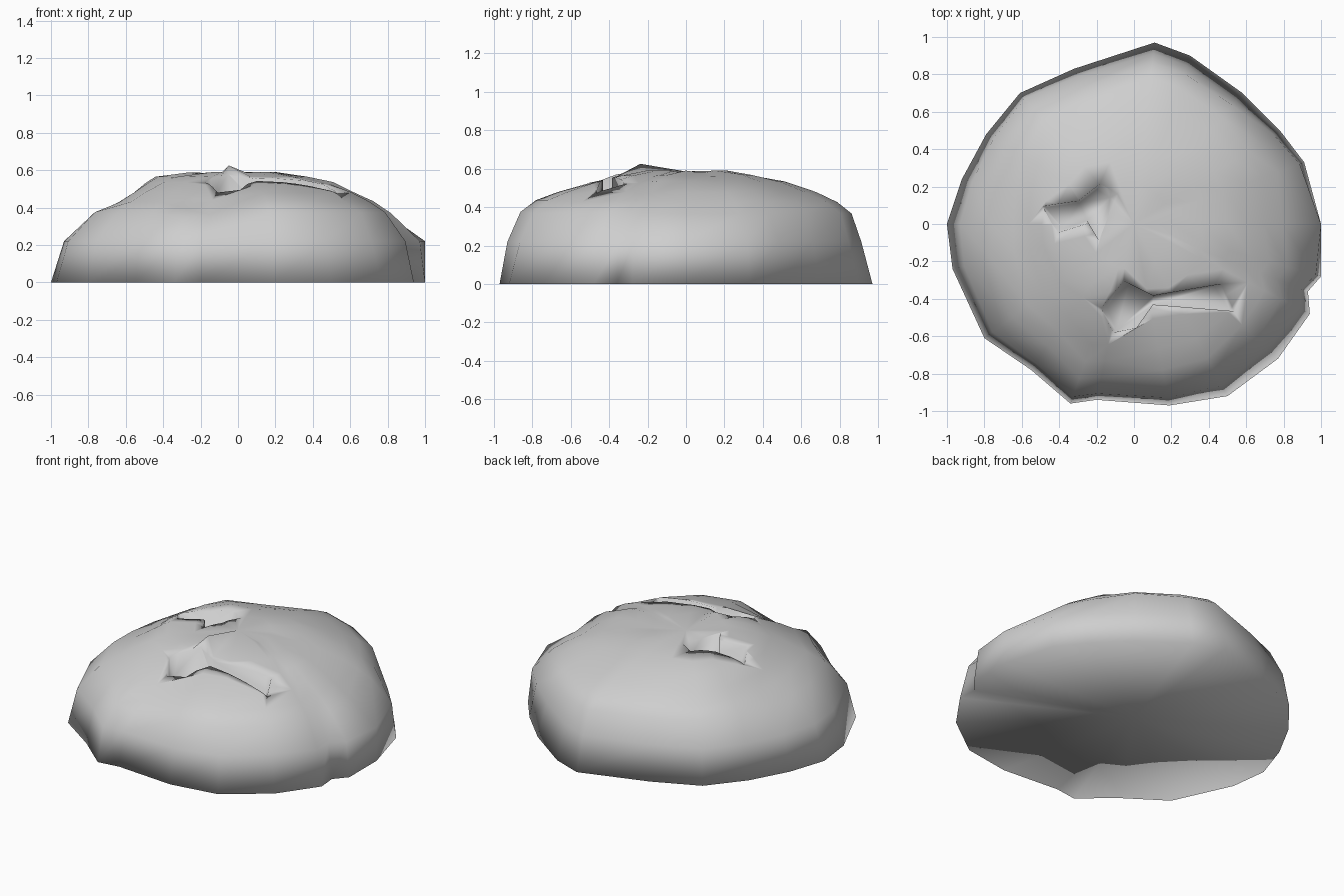
import bpy, bmesh, math, random
from mathutils import Vector

if "Cube" in bpy.data.objects:
    bpy.data.objects.remove(bpy.data.objects["Cube"])

random.seed(4)

stone = bpy.data.materials.new("stone_grey")
stone.diffuse_color = (0.62, 0.62, 0.62, 1)
stone.use_nodes = True
stone.node_tree.nodes["Principled BSDF"].inputs["Base Color"].default_value = stone.diffuse_color

# Ground outline, counter-clockwise
OUTLINE = [(1, 0), (.91, .33), (.78, .5), (.58, .7), (.3, .9), (.11, .97),
           (-.32, .83), (-.61, .7), (-.79, .48), (-.92, .24), (-1, 0),
           (-.97, -.24), (-.8, -.61), (-.55, -.78), (-.34, -.96), (-.2, -.94),
           (.19, -.97), (.5, -.92), (.77, -.72), (.94, -.48), (.93, -.36), (1, -.28)]

# Ring height, then outline fraction in eight directions from east, counter-clockwise
RINGS = [(0, 1, 1, 1, 1, 1, 1, 1, 1),
         (.22, 1, .94, .94, .96, .93, .95, .97, .92),
         (.37, .80, .90, .885, .88, .77, .82, .89, .85),
         (.43, .70, .82, .80, .79, .64, .72, .81, .76),
         (.48, .62, .72, .69, .70, .56, .62, .70, .66),
         (.53, .50, .56, .52, .56, .49, .50, .52, .52),
         (.565, .36, .42, .36, .44, .44, .42, .35, .38),
         (.585, .20, .22, .22, .25, .28, .25, .25, .20)]

# Worn dip in the front: x, y, depth, radius
DIPS = [(-.17, -.74, .07, .13)]


def fraction(ring, x, y):
    a = math.atan2(y, x) % (2 * math.pi) / (math.pi / 4)
    i = int(a) % 8
    t = a - int(a)
    f = ring[1:]
    return f[i] * (1 - t) + f[(i + 1) % 8] * t


def dip(x, y):
    return sum(d * math.exp(-((x - cx) ** 2 + (y - cy) ** 2) / (r * r))
               for cx, cy, d, r in DIPS)


def make_object(name, bm):
    bmesh.ops.recalc_face_normals(bm, faces=bm.faces)
    mesh = bpy.data.meshes.new(name)
    bm.to_mesh(mesh)
    bm.free()
    ob = bpy.data.objects.new(name, mesh)
    bpy.context.collection.objects.link(ob)
    return ob


def pit_cutter(name, points, floor, taper):
    """Tapered prism that cuts a hollow down to the floor height."""
    bm = bmesh.new()
    c = sum((Vector(p) for p in points), Vector((0, 0))) / len(points)
    top = [bm.verts.new((x, y, .62)) for x, y in points]
    low = []
    for p in points:
        q = c + (Vector(p) - c) * taper
        low.append(bm.verts.new((q.x, q.y, floor)))
    bm.faces.new(top)
    bm.faces.new(low[::-1])
    for i in range(len(points)):
        j = (i + 1) % len(points)
        bm.faces.new((top[i], low[i], low[j], top[j]))
    ob = make_object(name, bm)
    ob.hide_render = True
    return ob


# Boulder body: lofted rings with a worn, slightly uneven skin
bm = bmesh.new()
loops = []
for k, ring in enumerate(RINGS):
    loop = []
    for x, y in OUTLINE:
        f = fraction(ring, x, y)
        z = ring[0]
        if k > 1:
            f *= 1 + random.uniform(-.01, .01)
            z += random.uniform(-.007, .007) - dip(x * f, y * f)
        if k == len(RINGS) - 1 and (x, y) == (-.2, -.94):
            z = .625                      # small peak on the crown
        loop.append(bm.verts.new((x * f, y * f, z)))
    loops.append(loop)
n = len(OUTLINE)
for a, b in zip(loops, loops[1:]):
    for i in range(n):
        j = (i + 1) % n
        bm.faces.new((a[i], a[j], b[j], b[i]))
crown = bm.verts.new((0, 0, .585))
base = bm.verts.new((0, 0, 0))
for i in range(n):
    j = (i + 1) % n
    bm.faces.new((loops[-1][i], loops[-1][j], crown))
    bm.faces.new((loops[0][j], loops[0][i], base))
boulder = make_object("boulder", bm)

# Two shallow hollows on the crown
cutters = [
    pit_cutter("left_hollow_cutter",
               [(-.55, .1), (-.42, -.06), (-.24, 0), (-.18, -.1), (-.07, .17),
                (-.17, .23), (-.3, .13)], .50, .72),
    pit_cutter("front_hollow_cutter",
               [(-.2, -.45), (-.14, -.6), (0, -.57), (.1, -.43), (.6, -.47),
                (.5, -.31), (.1, -.38), (-.06, -.3)], .42, .82),
]
for c in cutters:
    mod = boulder.modifiers.new(c.name, 'BOOLEAN')
    mod.operation = 'DIFFERENCE'
    mod.solver = 'EXACT'
    mod.object = c
dg = bpy.context.evaluated_depsgraph_get()
carved = bpy.data.meshes.new_from_object(boulder.evaluated_get(dg))
boulder.modifiers.clear()
boulder.data = carved
for c in cutters:
    bpy.data.objects.remove(c)

# Smooth skin and single colour
carved.materials.clear()
carved.materials.append(stone)
for p in carved.polygons:
    p.use_smooth = True
    p.material_index = 0
